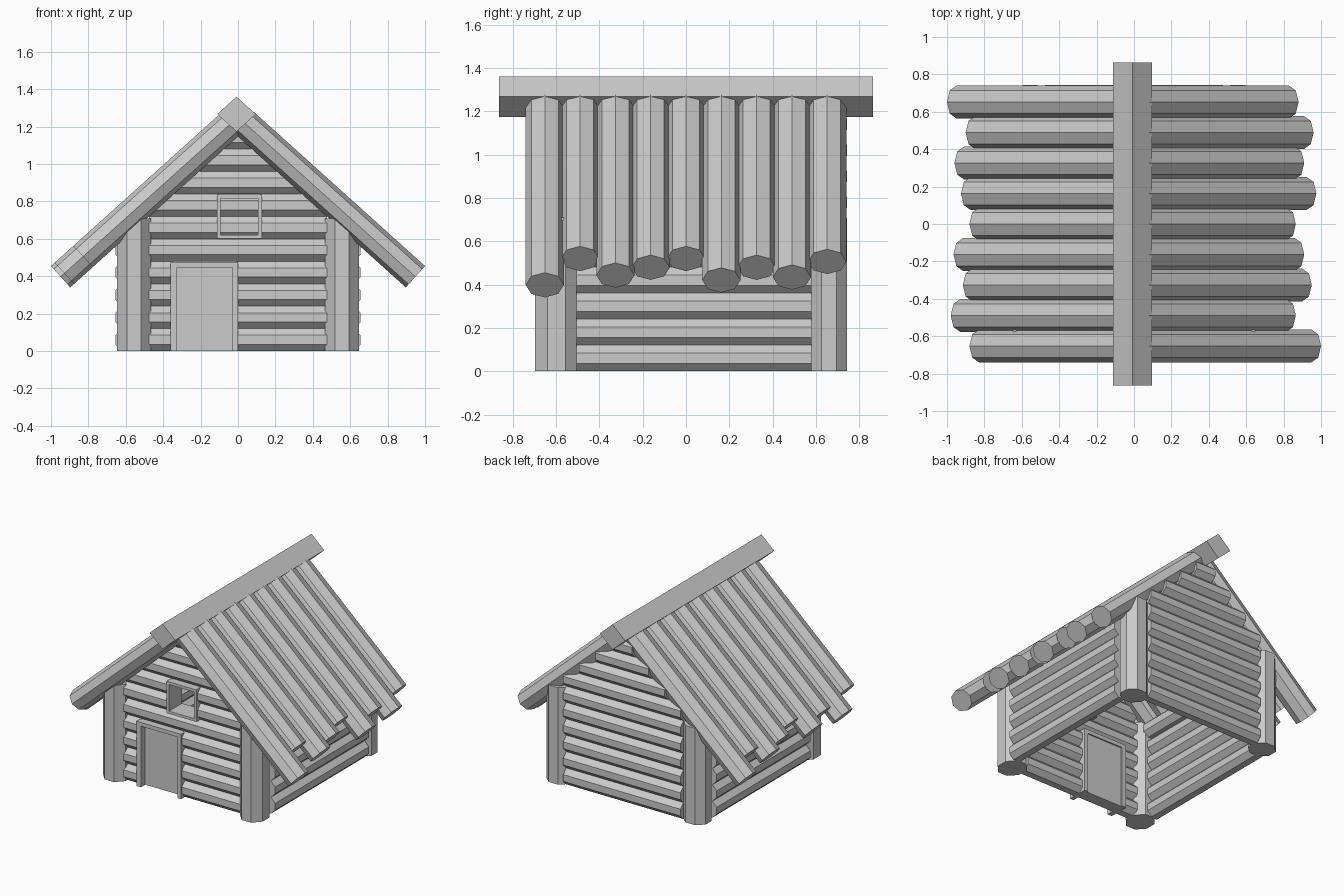
import bpy, bmesh, math
from mathutils import Vector

if "Cube" in bpy.data.objects:
    bpy.data.objects.remove(bpy.data.objects["Cube"])


def log(name, p0, p1, up, r_side, r_up, sides=8, turn=0.0):
    """Faceted prism from p0 to p1; 'up' sets the direction of its cross-section."""
    p0, p1, up = Vector(p0), Vector(p1), Vector(up).normalized()
    side = (p1 - p0).normalized().cross(up)
    bm = bmesh.new()
    rings = []
    for p in (p0, p1):
        rings.append([bm.verts.new(p + side * r_side * math.cos(a) + up * r_up * math.sin(a))
                      for a in (2 * math.pi * i / sides + turn for i in range(sides))])
    a, b = rings
    bm.faces.new(a)
    bm.faces.new(b[::-1])
    for i in range(sides):
        j = (i + 1) % sides
        bm.faces.new((a[i], b[i], b[j], a[j]))
    bmesh.ops.recalc_face_normals(bm, faces=bm.faces)
    me = bpy.data.meshes.new(name)
    bm.to_mesh(me)
    bm.free()
    ob = bpy.data.objects.new(name, me)
    bpy.context.collection.objects.link(ob)
    return ob


def box(name, lo, hi):
    lo, hi = Vector(lo), Vector(hi)
    bpy.ops.mesh.primitive_cube_add(size=1, location=(lo + hi) / 2)
    ob = bpy.context.object
    ob.name = name
    ob.scale = hi - lo
    return ob


EIGHTH = math.pi / 8
FLAT = 1 / math.cos(EIGHTH)          # flat-to-flat radius -> corner radius
PITCH = 0.12
Z = (0, 0, 1)


def wall_log(name, p0, p1):
    log(name, p0, p1, Z, 0.06 * FLAT, 0.06 * FLAT, turn=EIGHTH)


# Corner posts
for sx in (-1, 1):
    for y, r, label in ((-0.597, 0.1, "front"), (0.66, 0.084, "back")):
        log(label + "_corner_post", (sx * 0.555, y, 0), (sx * 0.555, y, 0.71),
            (0, 1, 0), 0.091 * FLAT, r * FLAT, turn=EIGHTH)

# Side walls, top row tucked in under the roof
for sx in (-1, 1):
    for k in range(6):
        z = PITCH * (k + 0.5)
        x = sx * (0.595 if k < 5 else 0.565)
        wall_log("side_wall_log", (x, -0.505, z), (x, 0.58, z))

# Front and back walls with gables, front rows split around the openings
FRONT_Y, BACK_Y = -0.59, 0.683
DOOR, WINDOW = (-0.36, 0.0), (-0.113, 0.128)
for k in range(10):
    z = PITCH * (k + 0.5)
    h = min(0.475, (1.15 - z) / 0.9 + 0.07)
    wall_log("back_wall_log", (-h, BACK_Y, z), (h, BACK_Y, z))
    gap = DOOR if k < 4 else WINDOW if k in (5, 6) else None
    spans = [(-h, gap[0] + 0.01), (gap[1] - 0.01, h)] if gap else [(-h, h)]
    for a, b in spans:
        wall_log("front_wall_log", (a, FRONT_Y, z), (b, FRONT_Y, z))

# Door set back in its frame
box("door_panel", (-0.33, -0.61, 0), (-0.025, -0.52, 0.455))
box("door_frame_left", (-0.36, -0.66, 0), (-0.325, -0.51, 0.475))
box("door_frame_right", (-0.03, -0.66, 0), (0.0, -0.51, 0.475))
box("door_frame_top", (-0.325, -0.66, 0.447), (-0.03, -0.51, 0.475))

# Open window frame
for x in (-0.113, 0.108):
    box("window_frame_side", (x, -0.665, 0.602), (x + 0.02, -0.515, 0.836))
for z in (0.602, 0.816):
    box("window_frame_rail", (-0.093, -0.665, z), (0.108, -0.515, z + 0.02))

# Roof logs with uneven eaves (front to back)
LEFT = (0.88, 0.98, 0.915, 0.965, 0.88, 0.925, 0.96, 0.90, 1.0)
RIGHT = (1.0, 0.865, 0.95, 0.91, 0.865, 0.975, 0.91, 0.96, 0.88)
ang = math.atan(0.9)
R_THICK = 0.077
for sx, ends in ((-1, LEFT), (1, RIGHT)):
    normal = Vector((sx * math.sin(ang), 0, math.cos(ang)))
    for i, e in enumerate(ends):
        y = (i - 4) * 0.163
        top = Vector((sx * 0.085, y, 1.265 + 0.9 * 0.015)) - normal * R_THICK
        low = Vector((sx * e, y, 1.265 - 0.9 * (e - 0.1))) - normal * R_THICK
        log("roof_log", top, low, normal, 0.088, R_THICK)

# Ridge beam
log("ridge_beam", (-0.008, -0.863, 1.267), (-0.008, 0.863, 1.267), Z, 0.103, 0.093, sides=4)
